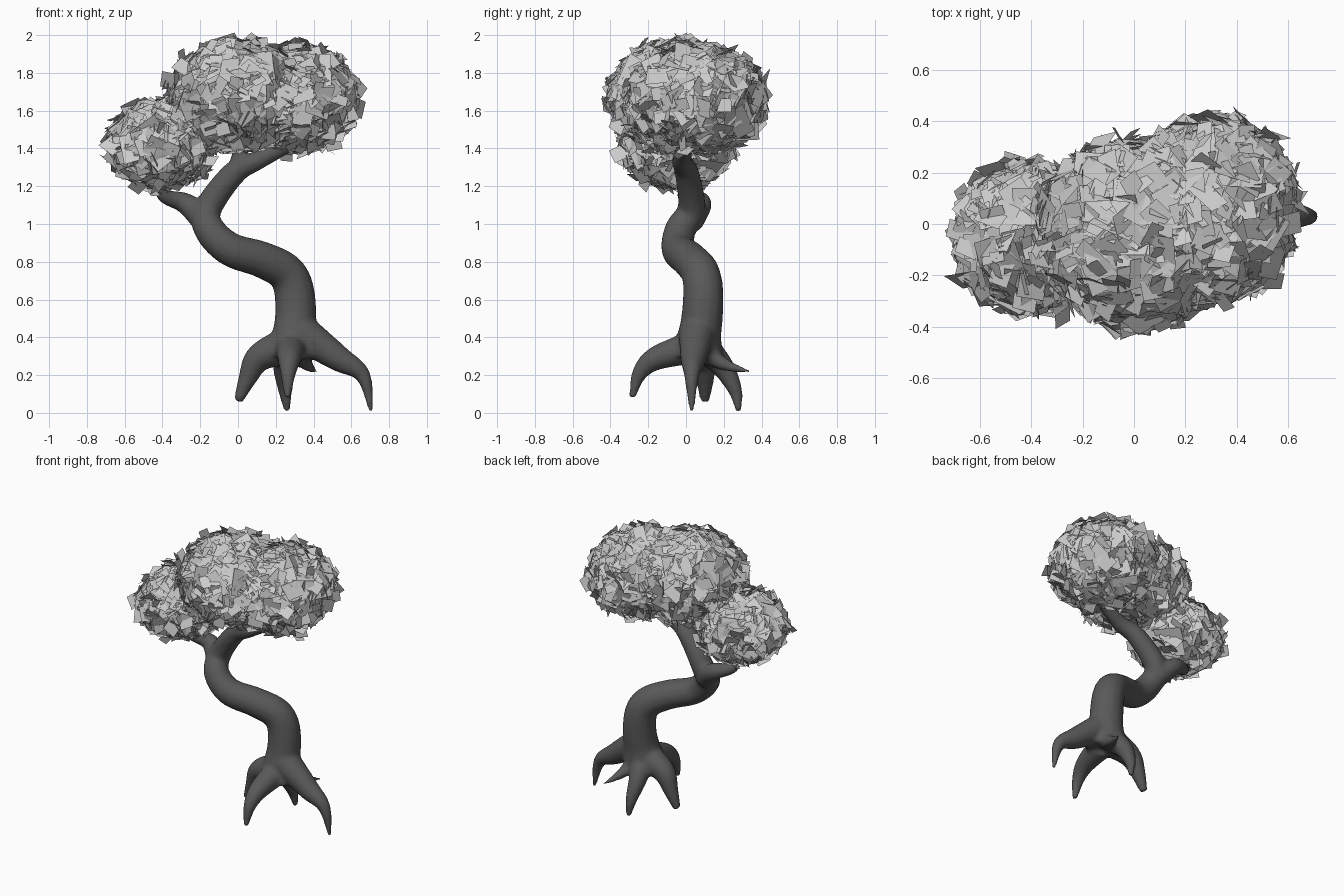
import bpy, bmesh, math, random
from mathutils import Vector

if "Cube" in bpy.data.objects:
    bpy.data.objects.remove(bpy.data.objects["Cube"])

random.seed(7)


def smooth_path(pts, steps=6):
    """Catmull-Rom curve through the points."""
    p = [Vector(q) for q in pts]
    p = [p[0] * 2 - p[1]] + p + [p[-1] * 2 - p[-2]]
    out = []
    for i in range(1, len(p) - 2):
        a, b, c, d = p[i - 1:i + 3]
        for s in range(steps):
            t = s / steps
            out.append(0.5 * (2 * b + (c - a) * t + (2 * a - 5 * b + 4 * c - d) * t * t
                              + (3 * b - a - 3 * c + d) * t ** 3))
    return out + [p[-2]]


def limb(bm, r0, r1, *pts, power=1.0, sides=14):
    """Closed tube along a smooth path, tapering from r0 to r1."""
    path = smooth_path(pts)
    last = len(path) - 1
    side, rings = None, []
    for i, q in enumerate(path):
        tan = (path[min(i + 1, last)] - path[max(i - 1, 0)]).normalized()
        side = tan.orthogonal() if side is None else side - tan * side.dot(tan)
        side.normalize()
        up = tan.cross(side)
        r = r1 + (r0 - r1) * (1 - i / last) ** power
        rings.append([bm.verts.new(q + r * (side * math.cos(a) + up * math.sin(a)))
                      for a in (2 * math.pi * k / sides for k in range(sides))])
    for a, b in zip(rings, rings[1:]):
        for k in range(sides):
            j = (k + 1) % sides
            bm.faces.new((a[k], a[j], b[j], b[k]))
    bm.faces.new(rings[0][::-1])
    bm.faces.new(rings[-1])


def grey(name, value):
    mat = bpy.data.materials.new(name)
    mat.diffuse_color = (value, value, value, 1)
    mat.use_nodes = True
    mat.node_tree.nodes["Principled BSDF"].inputs["Base Color"].default_value = mat.diffuse_color
    return mat


def make_object(name, bm, mat):
    me = bpy.data.meshes.new(name)
    bm.to_mesh(me)
    bm.free()
    me.materials.append(mat)
    ob = bpy.data.objects.new(name, me)
    bpy.context.collection.objects.link(ob)
    return ob


bark, leaf = grey("bark", .1), grey("leaf", .52)

bm = bmesh.new()
# Trunk, winding up into the right branch, with a flared foot
limb(bm, .115, .02, (.29, .06, .29), (.305, .09, .57), (.265, .08, .73), (.13, .02, .81),
     (-.04, -.04, .865), (-.15, -.03, .97), (-.16, .03, 1.08), (-.02, .005, 1.27),
     (.11, -.02, 1.34), (.36, .02, 1.46), power=.5)
limb(bm, .135, .09, (.29, .06, .29), (.305, .09, .6))
# Twig into the crown, and left branch
limb(bm, .045, .018, (-.01, .0, 1.27), (.01, -.03, 1.5))
limb(bm, .078, .014, (-.17, .02, 1.02), (-.28, .08, 1.11), (-.4, .03, 1.155), (-.43, -.02, 1.27))
# Roots: right, left, front, back, and a thin spike
limb(bm, .1, .013, (.33, .06, .43), (.53, .04, .29), (.66, .03, .2), (.707, .03, .005))
limb(bm, .1, .025, (.25, .07, .355), (.11, .09, .29), (.05, .1, .18), (.0, .1, .06))
limb(bm, .085, .018, (.28, .0, .34), (.272, -.17, .283), (.265, -.25, .2), (.262, -.285, .08))
limb(bm, .085, .016, (.28, .08, .36), (.245, .19, .25), (.25, .26, .12), (.26, .28, .005))
limb(bm, .055, .008, (.33, .11, .31), (.37, .22, .25), (.415, .34, .22))
trunk = make_object("trunk_and_roots", bm, bark)
# Fuse the limbs into one smooth skin
remesh = trunk.modifiers.new("fuse", 'REMESH')
remesh.mode = 'VOXEL'
remesh.voxel_size = 0.012
remesh.use_smooth_shade = True
relax = trunk.modifiers.new("relax", 'SMOOTH')
relax.factor = 0.5
relax.iterations = 10

# Leaf clumps: ellipsoid shells of loosely tangent rectangular cards
clumps = [
    ("leaves_middle", (0, -.04, 1.68), (.385, .385, .302), 700),
    ("leaves_right", (.3, .06, 1.66), (.345, .375, .297), 660),
    ("leaves_left", (-.41, -.05, 1.42), (.295, .305, .237), 480),
]


def scatter():
    return Vector([random.gauss(0, 1) for _ in range(3)])


for name, cen, rad, count in clumps:
    bm = bmesh.new()
    for i in range(count):
        # even spiral spread over the ellipsoid
        z = 1 - 2 * (i + .5) / count
        a = i * 2.4 + random.uniform(-.2, .2)
        s = math.sqrt(1 - z * z)
        d = (s * math.cos(a), s * math.sin(a), z)
        k = random.uniform(.87, .965)
        pos = Vector([cen[j] + d[j] * rad[j] * k for j in range(3)])
        n = Vector([d[j] / rad[j] for j in range(3)]).normalized()
        n = (n + scatter() * .32).normalized()
        u = n.cross(scatter()).normalized()
        v = n.cross(u)
        w, h = random.uniform(.045, .095), random.uniform(.028, .055)
        bm.faces.new([bm.verts.new(pos + u * w * sx * random.uniform(.85, 1.1)
                                   + v * h * sy * random.uniform(.85, 1.1))
                      for sx, sy in ((-1, -1), (1, -1), (1, 1), (-1, 1))])
    make_object(name, bm, leaf)
